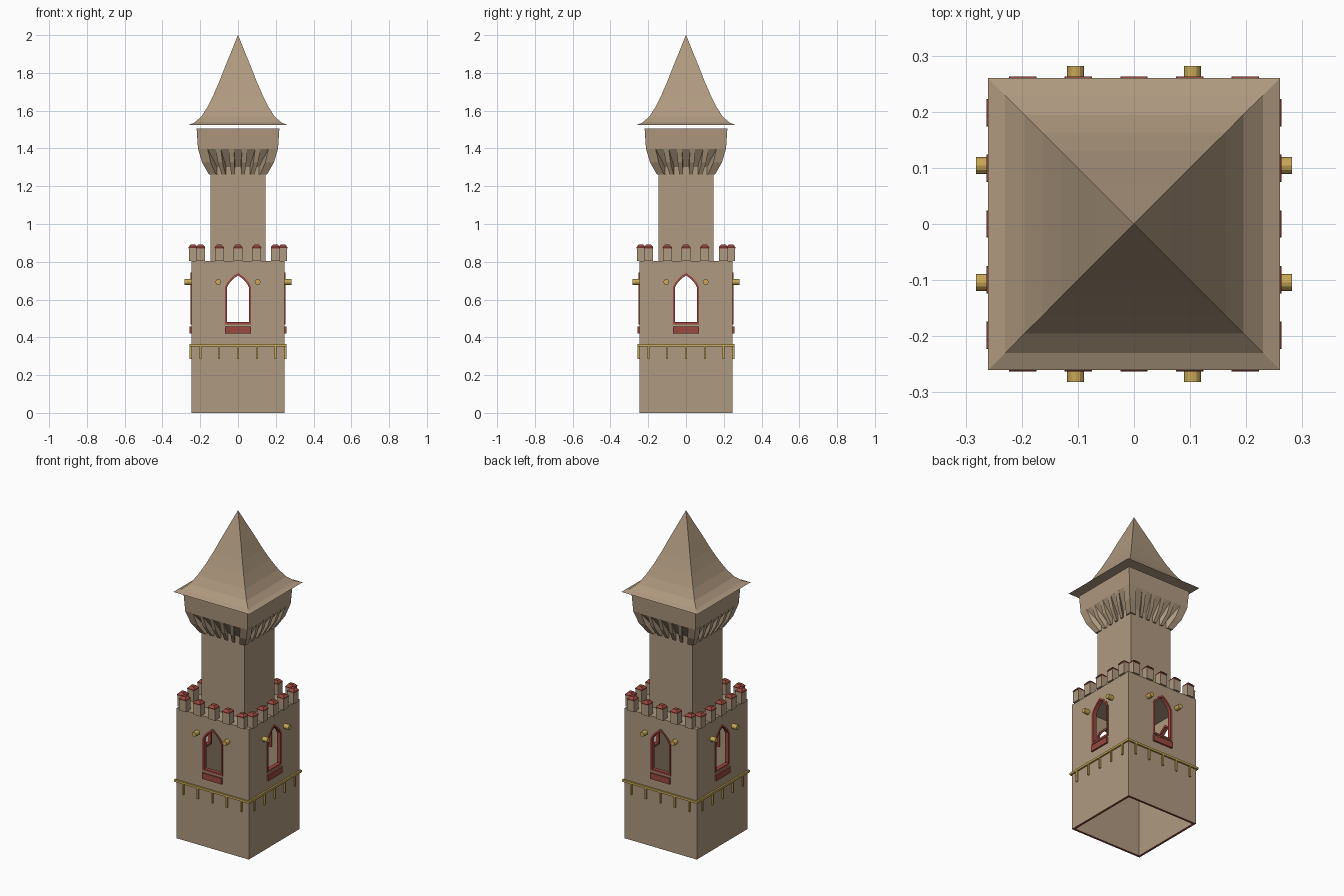
import bpy, bmesh, math
from mathutils import Matrix, Vector

if "Cube" in bpy.data.objects:
    bpy.data.objects.remove(bpy.data.objects["Cube"])


def material(name, rgb):
    m = bpy.data.materials.new(name)
    m.diffuse_color = (*rgb, 1)
    m.use_nodes = True
    m.node_tree.nodes["Principled BSDF"].inputs["Base Color"].default_value = m.diffuse_color
    return m


STONE = material("stone", (0.43, 0.32, 0.215))
RED = material("red trim", (0.32, 0.065, 0.05))
GOLD = material("gold", (0.58, 0.39, 0.10))


def finish(name, bm, mats, sides=1):
    """Repeat the geometry around the tower and make an object of it."""
    bmesh.ops.recalc_face_normals(bm, faces=bm.faces)
    base = bm.verts[:] + bm.edges[:] + bm.faces[:]
    for k in range(1, sides):
        new = bmesh.ops.duplicate(bm, geom=base)["geom"]
        verts = [g for g in new if isinstance(g, bmesh.types.BMVert)]
        bmesh.ops.rotate(bm, verts=verts, matrix=Matrix.Rotation(k * math.tau / sides, 3, 'Z'))
    me = bpy.data.meshes.new(name)
    bm.to_mesh(me)
    bm.free()
    for m in mats:
        me.materials.append(m)
    ob = bpy.data.objects.new(name, me)
    bpy.context.scene.collection.objects.link(ob)
    return ob


def loft(bm, loops, closed=False):
    """Skin equal-length loops; cap the ends unless the loops form a ring."""
    rings = [[bm.verts.new(p) for p in loop] for loop in loops]
    n = len(rings[0])
    pairs = list(zip(rings, rings[1:])) + ([(rings[-1], rings[0])] if closed else [])
    for a, b in pairs:
        for i in range(n):
            j = (i + 1) % n
            bm.faces.new((a[i], a[j], b[j], b[i]))
    if not closed:
        bm.faces.new(rings[0])
        bm.faces.new(rings[-1])


def box(bm, x0, x1, y0, y1, z0, z1):
    loft(bm, [[(x0, y0, z), (x1, y0, z), (x1, y1, z), (x0, y1, z)] for z in (z0, z1)])


def square(r, z):
    return [(-r, -r, z), (r, -r, z), (r, r, z), (-r, r, z)]


def arch(inset, y):
    """Pointed window outline, shrunk by inset."""
    w, bottom = 0.07 - inset, 0.468 + inset
    half = [(w, bottom), (w, 0.665), (w * 0.8, 0.692 - inset * 0.5),
            (w * 0.42, 0.72 - inset * 0.8)]
    pts = half + [(0, 0.742 - inset * 1.2)] + [(-x, z) for x, z in reversed(half)]
    return [(x, y, z) for x, z in pts]


# Lower tower: hollow shell with a window on every side
W = 0.247
bm = bmesh.new()
loft(bm, [square(W, 0), square(W, 0.805)])
body = finish("lower_tower", bm, [STONE, RED])
cutters = []
bm = bmesh.new()
loft(bm, [square(W - 0.014, -0.1), square(W - 0.014, 0.785)])
cutters.append(finish("hollow_cutter", bm, []))
for k in range(2):
    bm = bmesh.new()
    loft(bm, [arch(0.006, -0.4), arch(0.006, 0.4)])
    bmesh.ops.rotate(bm, verts=bm.verts, matrix=Matrix.Rotation(k * math.pi / 2, 3, 'Z'))
    cutters.append(finish("window_cutter", bm, []))
for c in cutters:
    mod = body.modifiers.new("cut", 'BOOLEAN')
    mod.operation, mod.solver, mod.object = 'DIFFERENCE', 'EXACT', c
dg = bpy.context.evaluated_depsgraph_get()
mesh = bpy.data.meshes.new_from_object(body.evaluated_get(dg))
body.modifiers.clear()
body.data = mesh
for c in cutters:
    bpy.data.objects.remove(c)
mesh.materials.clear()
mesh.materials.append(STONE)
mesh.materials.append(RED)
for p in mesh.polygons:  # red bottom rim
    p.material_index = int(p.normal.z < -0.5 and p.center.z < 0.01)

# Window frames and sills
bm = bmesh.new()
loft(bm, [arch(0, -0.251), arch(0.012, -0.251), arch(0.012, -0.226), arch(0, -0.226)], closed=True)
finish("window_frames", bm, [RED], 4)
bm = bmesh.new()
box(bm, -0.068, 0.068, -0.257, -0.24, 0.42, 0.457)
finish("window_sills", bm, [RED], 4)

# Gold pegs beside the windows
bm = bmesh.new()
for s in (-1, 1):
    loft(bm, [[(s * 0.104 + 0.015 * math.cos(a), y, 0.693 + 0.015 * math.sin(a))
               for a in [i * math.tau / 12 for i in range(12)]] for y in (-0.282, -0.236)])
finish("wall_pegs", bm, [GOLD], 4)

# Gold rail with hanging drops
bm = bmesh.new()
loft(bm, [square(0.257, 0.351), square(0.257, 0.364),
          square(0.244, 0.364), square(0.244, 0.351)], closed=True)
finish("gold_rail", bm, [GOLD])
bm = bmesh.new()
for i in range(-2, 3):
    box(bm, i * 0.099 - 0.005, i * 0.099 + 0.005, -0.256, -0.245, 0.285, 0.353)
finish("rail_drops", bm, [GOLD], 4)

# Battlements with chamfered caps
bm, caps = bmesh.new(), bmesh.new()
for i in range(-2, 3):
    x = i * 0.099
    box(bm, x - 0.024, x + 0.024, -0.259, -0.217, 0.803, 0.872)

    def rim(d, z):
        return [(x - d, -0.238 - d, z), (x + d, -0.238 - d, z),
                (x + d, -0.238 + d, z), (x - d, -0.238 + d, z)]
    loft(caps, [rim(0.0235, 0.871), rim(0.0245, 0.877), rim(0.012, 0.891)])
finish("battlements", bm, [STONE], 4)
finish("battlement_caps", caps, [RED], 4)

# Upper shaft
bm = bmesh.new()
loft(bm, [square(0.146, 0.80), square(0.146, 1.31)])
finish("upper_shaft", bm, [STONE])

# Flared head
bm = bmesh.new()
loft(bm, [square(0.144, 1.30), square(0.212, 1.398), square(0.219, 1.505)])
finish("flared_head", bm, [STONE])

# Fanned corbels under the head
bm = bmesh.new()
section = [(0.14, 1.262), (0.154, 1.262), (0.19, 1.325), (0.2125, 1.40), (0.14, 1.40)]
for a, b in ((0.1, 0.23), (0.43, 0.56), (0.76, 1.0)):
    for s in (-1, 1):
        loft(bm, [[(s * f * d, -d, z) for d, z in section] for f in (a, b)])
finish("corbels", bm, [STONE], 4)

# Concave spire roof
bm = bmesh.new()
profile = [(0.26, 1.525), (0.23, 1.537), (0.195, 1.568), (0.163, 1.617), (0.13, 1.683),
           (0.10, 1.752), (0.068, 1.834), (0.034, 1.917), (0.0005, 2.0)]
loft(bm, [square(r, z) for r, z in profile])
finish("spire_roof", bm, [STONE])
